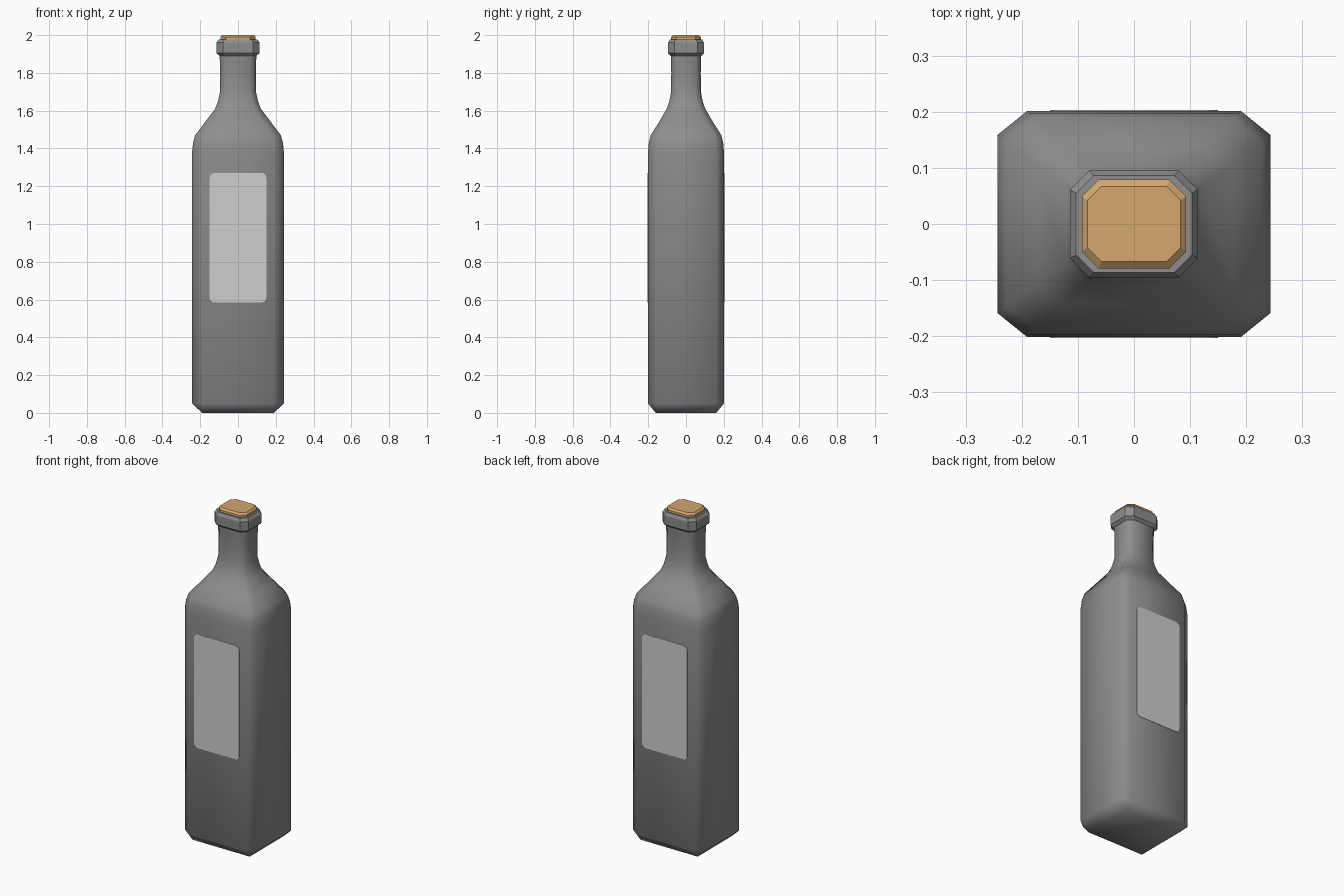
import bpy, bmesh, math

if "Cube" in bpy.data.objects:
    bpy.data.objects.remove(bpy.data.objects["Cube"])


def material(name, rgb):
    m = bpy.data.materials.new(name)
    m.diffuse_color = (*rgb, 1)
    m.use_nodes = True
    m.node_tree.nodes["Principled BSDF"].inputs["Base Color"].default_value = m.diffuse_color
    return m


GLASS = material("grey_glass", (0.27, 0.27, 0.27))
PAPER = material("pale_label", (0.62, 0.62, 0.62))
CORK = material("cork_tan", (0.66, 0.39, 0.155))


def loft(name, rings, mat, smooth=False):
    """Skin a stack of closed outlines, capped at both ends."""
    bm = bmesh.new()
    loops = [[bm.verts.new(p) for p in ring] for ring in rings]
    n = len(loops[0])
    for a, b in zip(loops, loops[1:]):
        for i in range(n):
            j = (i + 1) % n
            bm.faces.new((a[i], a[j], b[j], b[i]))
    bm.faces.new(loops[0][::-1])
    bm.faces.new(loops[-1])
    bmesh.ops.remove_doubles(bm, verts=bm.verts, dist=1e-5)
    bmesh.ops.recalc_face_normals(bm, faces=bm.faces)
    for f in bm.faces:
        f.smooth = smooth
    me = bpy.data.meshes.new(name)
    bm.to_mesh(me)
    bm.free()
    me.materials.append(mat)
    ob = bpy.data.objects.new(name, me)
    bpy.context.collection.objects.link(ob)
    return ob


def octagon(z, hx, hy, cx, cy):
    """Rectangle with cut corners at height z."""
    return [(hx, -hy + cy, z), (hx, hy - cy, z), (hx - cx, hy, z), (-hx + cx, hy, z),
            (-hx, hy - cy, z), (-hx, -hy + cy, z), (-hx + cx, -hy, z), (hx - cx, -hy, z)]


# Square bottle body, shoulder and neck
body = [(0, .19, .16, 0, 0), (.05, .243, .201, .052, .042), (1.38, .243, .201, .052, .042),
        (1.43, .238, .197, .052, .042), (1.47, .227, .187, .050, .040),
        (1.54, .174, .143, .044, .038), (1.61, .121, .102, .036, .034),
        (1.65, .106, .088, .032, .030), (1.70, .095, .079, .029, .028),
        (1.80, .094, .078, .029, .028), (1.88, .097, .080, .030, .028),
        (1.92, .100, .083, .030, .028)]
loft("bottle_body", [octagon(*r) for r in body], GLASS, True)

# Faceted lip around the mouth
lip = [(1.89, .098, .081, .030, .028), (1.905, .114, .095, .034, .034),
       (1.96, .114, .095, .034, .034), (1.977, .103, .086, .031, .031)]
loft("bottle_lip", [octagon(*r) for r in lip], GLASS)

# Cork stopper with bevelled top
cork = [(1.95, .093, .079, .030, .030), (1.99, .093, .079, .030, .030),
        (2.0, .083, .067, .025, .025)]
loft("cork_stopper", [octagon(*r) for r in cork], CORK)


# Rounded paper labels, front and back
def label_outline(y, hx=.15, z0=.585, z1=1.27, r=.025):
    pts = []
    for k, (cx, cz) in enumerate([(hx - r, z1 - r), (-hx + r, z1 - r),
                                  (-hx + r, z0 + r), (hx - r, z0 + r)]):
        for s in range(5):
            a = math.pi / 2 * (k + s / 4)
            pts.append((cx + r * math.cos(a), y, cz + r * math.sin(a)))
    return pts


for name, side in (("front_label", -1), ("back_label", 1)):
    loft(name, [label_outline(side * .200), label_outline(side * .203)], PAPER)
